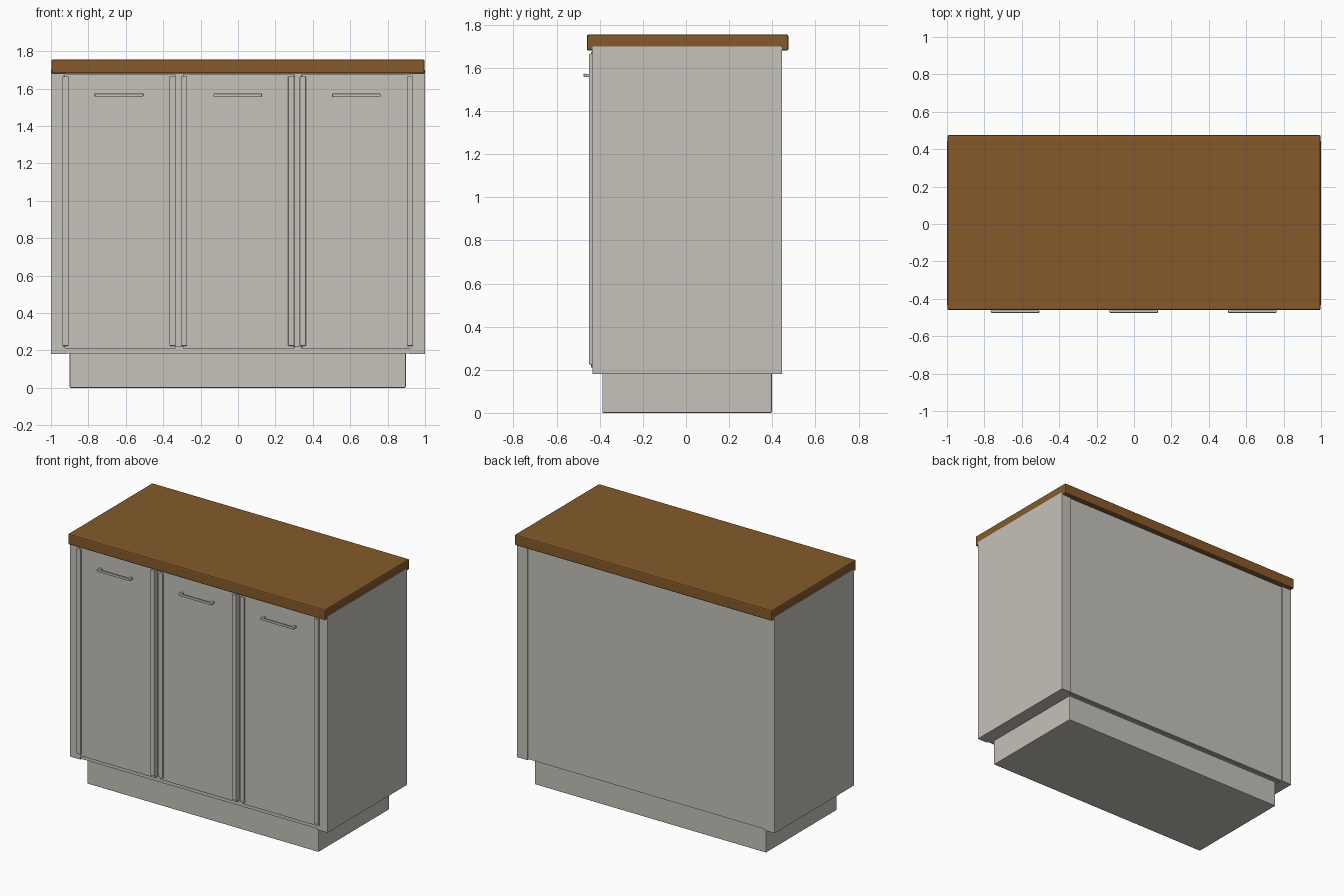
import bpy
import bmesh
from mathutils import Vector

if "Cube" in bpy.data.objects:
    bpy.data.objects.remove(bpy.data.objects["Cube"], do_unlink=True)


def make_material(name, rgb):
    mat = bpy.data.materials.new(name)
    mat.use_nodes = True
    colour = (*rgb, 1.0)
    mat.diffuse_color = colour
    bsdf = mat.node_tree.nodes["Principled BSDF"]
    bsdf.inputs["Base Color"].default_value = colour
    bsdf.inputs["Roughness"].default_value = 0.6
    return mat


paint = make_material("warm grey paint", (0.56, 0.54, 0.49))
wood = make_material("brown wood", (0.235, 0.102, 0.024))


def box(name, x, y, z, mat, bevel=0.004):
    """Box from (min, max) ranges, with softened edges."""
    low, high = (Vector(c) for c in zip(x, y, z))
    size, centre = high - low, (low + high) / 2
    bm = bmesh.new()
    bmesh.ops.create_cube(bm, size=1)
    bmesh.ops.scale(bm, vec=size, verts=bm.verts)
    mesh = bpy.data.meshes.new(name)
    bm.to_mesh(mesh)
    bm.free()
    mesh.materials.append(mat)
    obj = bpy.data.objects.new(name, mesh)
    obj.location = centre
    bpy.context.collection.objects.link(obj)
    if bevel:
        mod = obj.modifiers.new("soft edges", "BEVEL")
        mod.width = bevel
        mod.segments = 2
    return obj


# Worktop and recessed plinth
box("worktop", (-0.998, 0.998), (-0.46, 0.475), (1.68, 1.755), wood, 0.008)
box("plinth", (-0.9, 0.897), (-0.388, 0.398), (0, 0.2), paint, 0.005)

# Carcass: side panels, back panel, floor and inner body behind the doors
for side, sign in (("left", 1), ("right", -1)):
    box(side + "_side_panel", sorted((sign * 0.92, sign)), (-0.434, 0.445),
        (0.18, 1.7), paint, 0.003)
box("back_panel", (-0.925, 0.925), (0.41, 0.437), (0.186, 1.69), paint, 0)
box("cabinet_floor", (-0.925, 0.925), (-0.425, 0.42), (0.183, 0.22), paint, 0)
box("inner_body", (-0.925, 0.925), (-0.415, 0.42), (0.2, 1.69), paint, 0)

# Three doors, each with raised edge strips and a bar handle
for label, centre in (("right", -0.636), ("middle", -0.002), ("left", 0.633)):
    half = 0.303
    box(label + "_door", (centre - half + 0.01, centre + half),
        (-0.44, -0.41), (0.21, 1.675), paint, 0.003)
    for edge, sign in (("outer", -1), ("inner", 1)):
        ends = sorted((centre + sign * half, centre + sign * (half - 0.033)))
        box(f"{label}_door_{edge}_strip", ends, (-0.45, -0.415),
            (0.225, 1.665), paint, 0.003)

    box(label + "_handle_bar", (centre - 0.13, centre + 0.13),
        (-0.475, -0.462), (1.557, 1.573), paint, 0.004)
    for sign in (-1, 1):
        post = centre + sign * 0.12
        box(f"{label}_handle_post_{'a' if sign < 0 else 'b'}",
            (post - 0.008, post + 0.008), (-0.468, -0.435),
            (1.558, 1.572), paint, 0.002)
